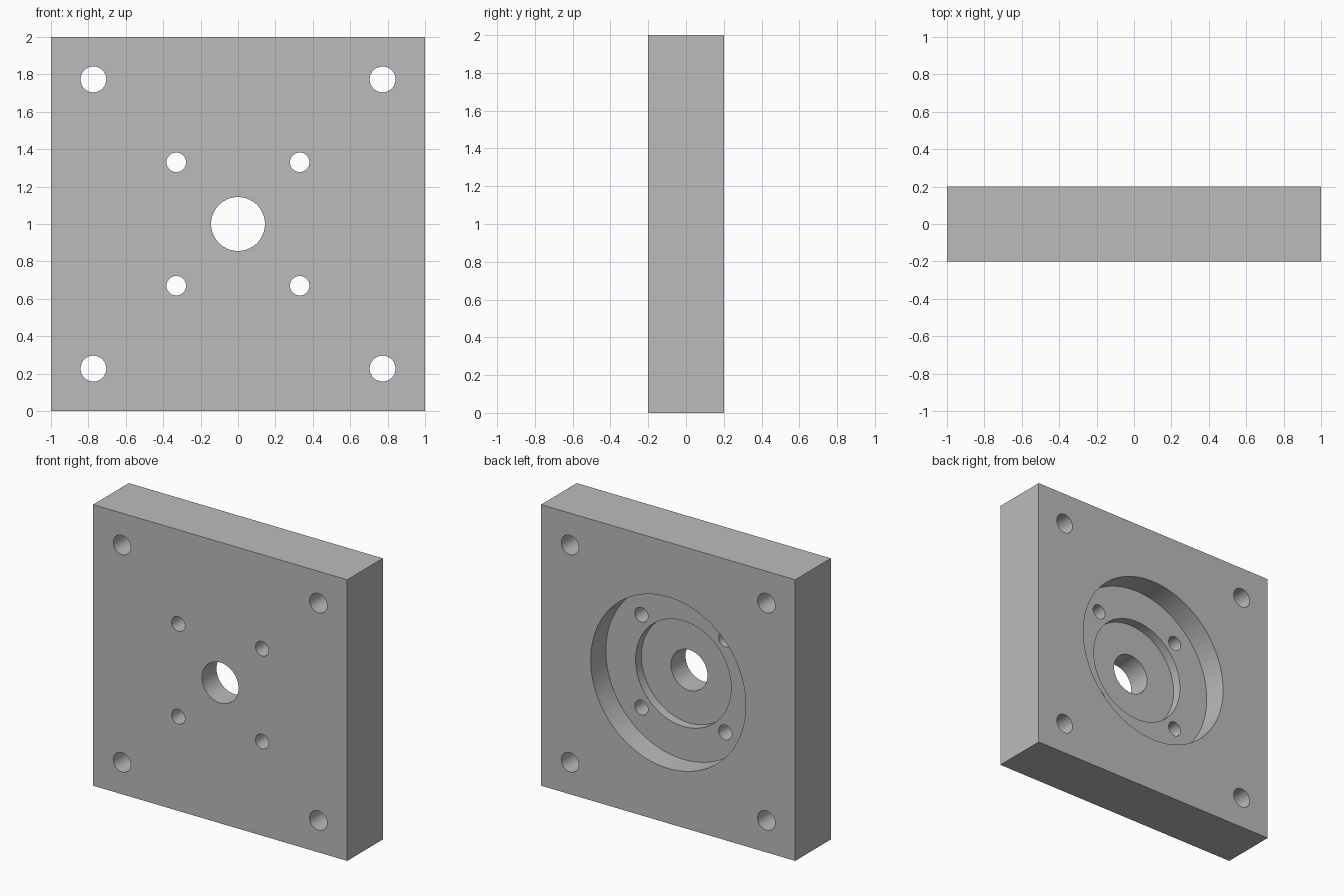
import bpy
import math

if "Cube" in bpy.data.objects:
    bpy.data.objects.remove(bpy.data.objects["Cube"])

HALF_DEPTH = 0.2

# Single plain grey material
grey = bpy.data.materials.new("machined grey")
grey.use_nodes = True
colour = (0.5, 0.5, 0.5, 1)
grey.diffuse_color = colour
grey.node_tree.nodes["Principled BSDF"].inputs["Base Color"].default_value = colour

# Square plate
bpy.ops.mesh.primitive_cube_add(size=2, location=(0, 0, 1))
plate = bpy.context.object
plate.name = "mounting_plate"
plate.scale = (1, HALF_DEPTH, 1)
bpy.ops.object.transform_apply(location=True, rotation=False, scale=True)
plate.data.materials.append(grey)


def bore(x, z, radius, depth=None, sides=64):
    """Cut a round hole into the back face; no depth means right through."""
    floor = HALF_DEPTH - depth if depth else -HALF_DEPTH - 0.1
    top = HALF_DEPTH + 0.1
    bpy.ops.mesh.primitive_cylinder_add(
        vertices=sides, radius=radius, depth=top - floor,
        location=(x, (top + floor) / 2, z), rotation=(math.pi / 2, 0, 0))
    cutter = bpy.context.object
    cutter.name = "bore_cutter"
    cutter.hide_render = True
    cutter.data.materials.append(grey)
    cut = plate.modifiers.new("bore", "BOOLEAN")
    cut.operation = "DIFFERENCE"
    cut.solver = "EXACT"
    cut.object = cutter
    bpy.context.view_layer.objects.active = plate
    bpy.ops.object.modifier_apply(modifier=cut.name)
    bpy.data.objects.remove(cutter)


# Stepped round recess in the back, with the shaft hole at its centre
bore(0, 1, 0.61, depth=0.17, sides=128)
bore(0, 1, 0.376, depth=0.236, sides=96)
bore(0, 1, 0.144)

# Four corner bolt holes and four smaller flange holes
for offset, radius in ((0.773, 0.069), (0.33, 0.052)):
    for sx in (-1, 1):
        for sz in (-1, 1):
            bore(sx * offset, 1 + sz * offset, radius, sides=48)

# Smooth bore walls, crisp plate edges
bpy.ops.object.select_all(action="DESELECT")
plate.select_set(True)
bpy.context.view_layer.objects.active = plate
bpy.ops.object.shade_smooth_by_angle(angle=math.radians(30))
